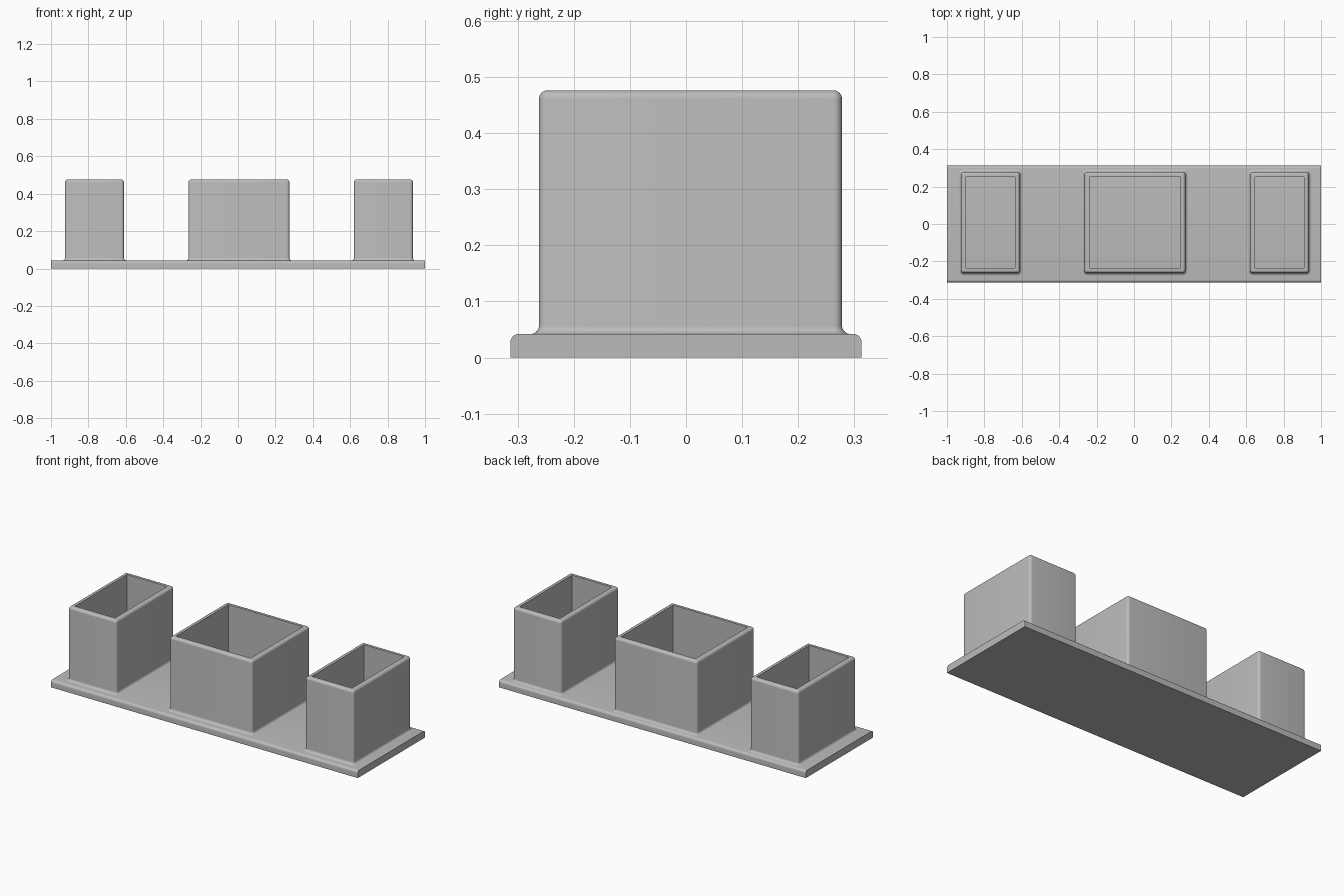
import bpy, bmesh
from math import sin, cos, pi

default = bpy.data.objects.get("Cube")
if default:
    bpy.data.objects.remove(default)

# One plain grey for everything
grey = bpy.data.materials.new("plain_grey")
grey.use_nodes = True
colour = (0.5, 0.5, 0.5, 1)
grey.diffuse_color = colour
grey.node_tree.nodes["Principled BSDF"].inputs["Base Color"].default_value = colour

STEPS = 6
PLATE_TOP = 0.042
RIM = 0.476
ROUND = 0.015
WALL = 0.027


def arc(cx, cy, r, start, end):
    """Points along an arc, angles in quarter turns."""
    angles = [(start + (end - start) * i / STEPS) * pi / 2 for i in range(STEPS + 1)]
    return [(cx + r * cos(a), cy + r * sin(a)) for a in angles]


def finish(bm, name):
    bmesh.ops.remove_doubles(bm, verts=bm.verts, dist=0.0001)
    bmesh.ops.recalc_face_normals(bm, faces=bm.faces)
    mesh = bpy.data.meshes.new(name)
    bm.to_mesh(mesh)
    bm.free()
    mesh.materials.append(grey)
    obj = bpy.data.objects.new(name, mesh)
    bpy.context.collection.objects.link(obj)
    bpy.ops.object.select_all(action="DESELECT")
    obj.select_set(True)
    bpy.context.view_layer.objects.active = obj
    bpy.ops.object.shade_smooth_by_angle(angle=pi / 6)


def base_plate(half_x, half_y):
    """Flat bar with rounded upper long edges and square ends."""
    y, z = half_y - ROUND, PLATE_TOP - ROUND
    profile = [(-half_y, 0), (half_y, 0)]
    profile += arc(y, z, ROUND, 0, 1) + arc(-y, z, ROUND, 1, 2)
    bm = bmesh.new()
    end = bm.faces.new([bm.verts.new((-half_x, py, pz)) for py, pz in profile])
    ext = bmesh.ops.extrude_face_region(bm, geom=[end], use_keep_orig=True)
    moved = [v for v in ext["geom"] if isinstance(v, bmesh.types.BMVert)]
    bmesh.ops.translate(bm, verts=moved, vec=(2 * half_x, 0, 0))
    finish(bm, "base_plate")


def rounded_rectangle(x0, x1, y0, y1, r):
    points = arc(x1 - r, y1 - r, r, 0, 1) + arc(x0 + r, y1 - r, r, 1, 2)
    return points + arc(x0 + r, y0 + r, r, 2, 3) + arc(x1 - r, y0 + r, r, 3, 4)


def open_box(name, x0, x1, y0=-0.262, y1=0.278):
    """Square tube with a filleted foot, rounded rim and sharp inner corners."""
    # Wall section as (outward offset, height)
    section = arc(ROUND, PLATE_TOP + ROUND, ROUND, 3, 2)
    section += arc(-ROUND, RIM - ROUND, ROUND, 0, 1)
    section += [(-WALL, RIM), (-WALL, PLATE_TOP)]
    bm = bmesh.new()
    rings = []
    for off, z in section:
        radius = max(ROUND + off, 0)
        loop = rounded_rectangle(x0 - off, x1 + off, y0 - off, y1 + off, radius)
        rings.append([bm.verts.new((x, y, z)) for x, y in loop])
    count = len(rings[0])
    for low, high in zip(rings, rings[1:]):
        for i in range(count):
            j = (i + 1) % count
            bm.faces.new((low[i], low[j], high[j], high[i]))
    finish(bm, name)


base_plate(1.0, 0.313)
open_box("right_box", -0.925, -0.61)
open_box("middle_box", -0.265, 0.275)
open_box("left_box", 0.62, 0.935)
